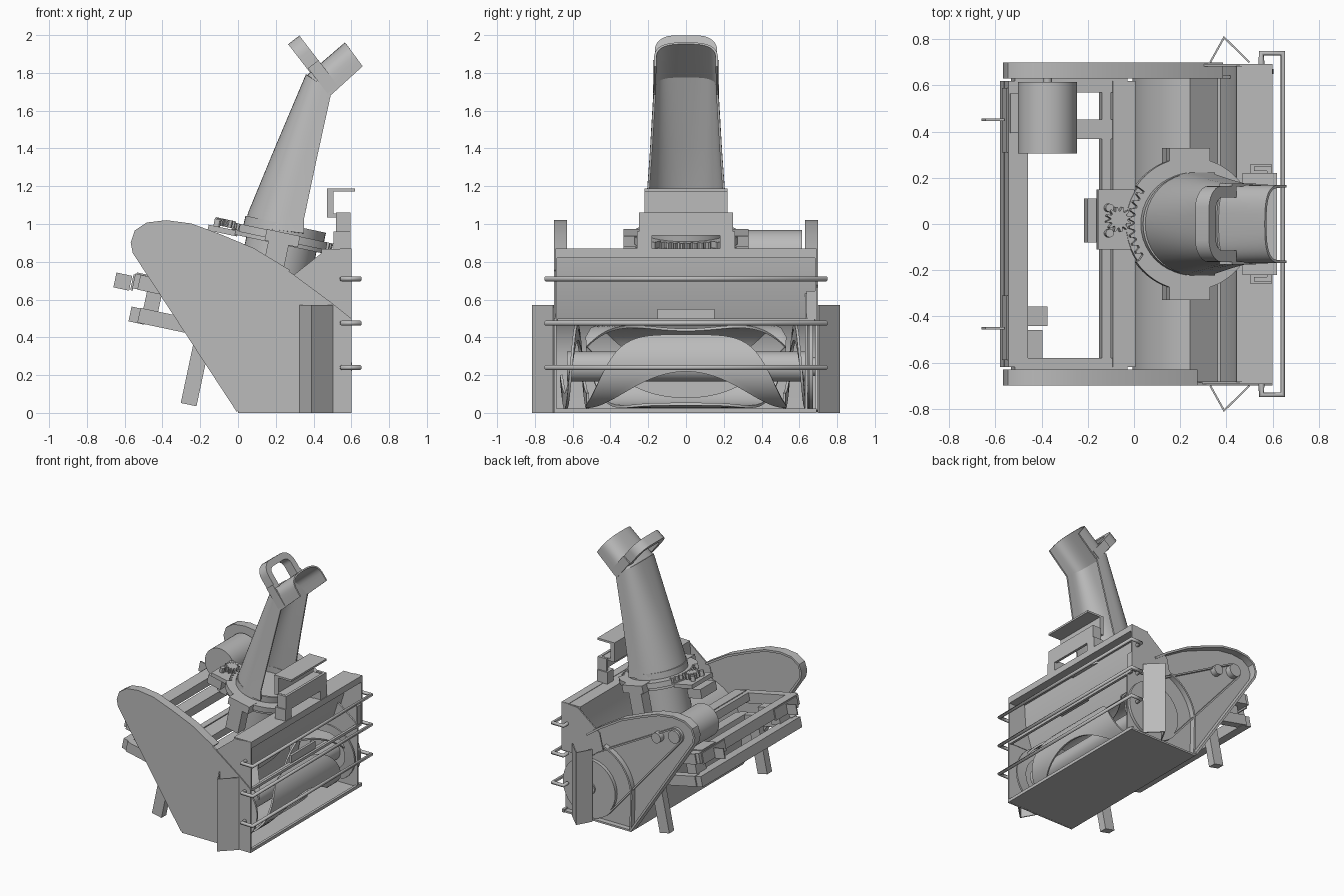
import bpy, bmesh, math
from mathutils import Matrix, Vector
from mathutils.geometry import convex_hull_2d

if "Cube" in bpy.data.objects:
    bpy.data.objects.remove(bpy.data.objects["Cube"])

grey = bpy.data.materials.new("plain grey")
grey.use_nodes = True
grey.diffuse_color = (0.5, 0.5, 0.5, 1)
grey.node_tree.nodes["Principled BSDF"].inputs["Base Color"].default_value = (0.5, 0.5, 0.5, 1)
made = []


def axes(u, v, w):
    return Matrix((u, v, w)).transposed().to_4x4()


SIDE = axes((1, 0, 0), (0, 0, 1), (0, 1, 0))      # profile in x-z, extruded along y
PLAN = Matrix.Identity(4)                         # profile in x-y, extruded along z
TILT = math.radians(12)
RING = Matrix.Translation((0.24, 0, 0.94)) @ Matrix.Rotation(TILT, 4, 'Y')


def finish(name, bm, matrix=PLAN, thick=0):
    bm.transform(matrix)
    bmesh.ops.recalc_face_normals(bm, faces=bm.faces)
    mesh = bpy.data.meshes.new(name)
    bm.to_mesh(mesh)
    bm.free()
    obj = bpy.data.objects.new(name, mesh)
    bpy.context.collection.objects.link(obj)
    mesh.materials.append(grey)
    if thick:
        mod = obj.modifiers.new("sheet", 'SOLIDIFY')
        mod.thickness, mod.offset, mod.use_even_offset = thick, 0, True
    made.append(obj)


def grid(name, rows, thick, closed=False):
    """Sheet lofted through rows of points."""
    bm = bmesh.new()
    vs = [[bm.verts.new(p) for p in row] for row in rows]
    n = len(rows[0])
    for a, b in zip(vs, vs[1:]):
        for i in range(n if closed else n - 1):
            j = (i + 1) % n
            bm.faces.new((a[i], a[j], b[j], b[i]))
    finish(name, bm, PLAN, thick)


def strip(name, pts, lo, hi, matrix, thick, closed=False):
    rows = [[matrix @ Vector((p[0], p[1], h)) for p in pts] for h in (lo, hi)]
    grid(name, rows, thick, closed)


def prism(name, pts, lo, hi, matrix):
    bm = bmesh.new()
    a, b = [[bm.verts.new((p[0], p[1], h)) for p in pts] for h in (lo, hi)]
    bm.faces.new(a)
    bm.faces.new(b)
    for i in range(len(pts)):
        j = (i + 1) % len(pts)
        bm.faces.new((a[i], a[j], b[j], b[i]))
    finish(name, bm, matrix)


def box(name, centre, size, tilt=0.0):
    bm = bmesh.new()
    bmesh.ops.create_cube(bm, size=1, matrix=Matrix.Diagonal((*size, 1)))
    finish(name, bm, Matrix.Translation(centre) @ Matrix.Rotation(tilt, 4, 'Y'))


def arc(x, y, r, start, end, n):
    return [(x + r * math.cos(a), y + r * math.sin(a))
            for a in [math.radians(start + (end - start) * i / n) for i in range(n + 1)]]


def circle(x, y, r, n=40):
    return arc(x, y, r, 0, 360, n)[:-1]


def gear(x, y, r, depth, teeth):
    return [(x + q * math.cos(a), y + q * math.sin(a)) for t in range(teeth)
            for k, q in enumerate((r - depth, r, r, r - depth))
            for a in [math.tau * (t + k / 4) / teeth]]


# Side plates: web sheet with a raised rim on the rear and top edges
rim = [(0, 0.01), (-0.55, 0.85), (-0.56, 0.9), (-0.54, 0.96), (-0.48, 1.0), (-0.38, 1.012),
       (-0.25, 0.995), (-0.1, 0.94), (0.08, 0.865), (0.27, 0.75)]
outline = rim + [(0.5, 0.58), (0.6, 0.5), (0.6, 0), (0, 0)]
for side, y, tail in (("right", -0.7, []), ("left", 0.63, [(0.38, 0.67)])):
    prism(side + "_side_plate", outline, y, y + 0.014, SIDE)
    strip(side + "_side_rim", rim + tail, y, y + 0.07, SIDE, 0.016)

# Auger housing: floor, drum back, valley, bent front panel and beam
drum = arc(0.34, 0.28, 0.34, 180, 107, 16)
shell = [(0.6, 0.007), (0.007, 0.007)] + drum + [(0.36, 0.5), (0.38, 0.5), (0.44, 0.69), (0.45, 0.86), (0.6, 0.86)]
strip("housing_shell", shell, -0.685, 0.685, SIDE, 0.014)
for side, y in (("right", -0.692), ("left", 0.682)):
    prism(side + "_hood_end", [(0.24, 0.58), (0.27, 0.71), (0.46, 0.86), (0.6, 0.87), (0.6, 0.49), (0.4, 0.49)],
          y, y + 0.01, SIDE)
box("front_beam", (0.57, 0, 0.845), (0.06, 1.38, 0.05))
box("intake_lip", (0.59, 0, 0.49), (0.02, 1.36, 0.02))
box("floor_lip", (0.59, 0, 0.012), (0.02, 1.38, 0.024))
box("centre_tab", (0.56, 0, 0.52), (0.02, 0.3, 0.06))
box("corner_tab", (0.59, 0.66, 0.57), (0.015, 0.045, 0.15))

# Auger: shaft, three wide centre paddles and end flights
AX, AZ = 0.37, 0.245
prism("auger_shaft", circle(AX, AZ, 0.08), -0.63, 0.64, SIDE)
for k, turn in enumerate((0, 120, 240)):
    rows = []
    for i in range(41):
        s = i / 20 - 1
        low, high = turn - 7 - 85 * s * s, turn + 51 - 125 * s ** 4
        rows.append([(x, 0.53 * s, z) for x, z in arc(AX, AZ, 0.212, low, high, 8)])
    grid("auger_paddle_%d" % (k + 1), rows, 0.014)
for side, s in (("right", -1), ("left", 1)):
    rows = []
    for i in range(49):
        a = -math.pi / 2 - math.tau * i / 48 * 1.2
        rows.append([(AX + r * math.cos(a), s * (0.52 + 0.14 * i / 48), AZ + r * math.sin(a)) for r in (0.14, 0.225)])
    grid(side + "_auger_flight", rows, 0.014)

# Guard rods across the intake
for i, z in enumerate((0.24, 0.475, 0.71)):
    cu = bpy.data.curves.new("guard_rod_%d" % (i + 1), 'CURVE')
    cu.dimensions, cu.bevel_depth, cu.bevel_resolution, cu.use_fill_caps = '3D', 0.014, 3, True
    path = [(0.552, 0.69), (0.552, 0.74), (0.645, 0.74), (0.645, -0.74), (0.552, -0.74), (0.552, -0.69)]
    sp = cu.splines.new('POLY')
    sp.points.add(len(path) - 1)
    for pt, (x, y) in zip(sp.points, path):
        pt.co = (x, y, z, 1)
    cu.materials.append(grey)
    bpy.context.collection.objects.link(bpy.data.objects.new(cu.name, cu))

# Folded cutter sheets on both sides
for side, s in (("right", -1), ("left", 1)):
    strip(side + "_drift_cutter", [(0.33, 0.7 * s), (0.39, 0.808 * s), (0.5, 0.7 * s)], 0, 0.57, PLAN, 0.008)

# Belt drive in the left side plate, and the motor
prism("large_pulley", circle(AX, AZ, 0.222), 0.645, 0.672, SIDE)
prism("large_pulley_hub", circle(AX, AZ, 0.05, 24), 0.672, 0.685, SIDE)
prism("motor_pulley", circle(-0.375, 0.85, 0.05, 24), 0.645, 0.69, SIDE)
prism("idler_pulley", circle(-0.22, 0.8, 0.04, 24), 0.645, 0.69, SIDE)
loop = circle(AX, AZ, 0.228) + circle(-0.375, 0.85, 0.056)
strip("drive_belt", [loop[i] for i in convex_hull_2d([Vector(p) for p in loop])], 0.65, 0.672, SIDE, 0.012, True)
prism("motor", circle(-0.375, 0.84, 0.128), 0.305, 0.615, SIDE)
prism("motor_shaft", circle(-0.375, 0.84, 0.02, 16), 0.6, 0.65, SIDE)
box("motor_foot", (-0.45, 0.48, 0.71), (0.18, 0.17, 0.03), TILT)

# Rear carrier frame, tilted: upper and lower ladders with legs
for level, x, z in (("upper", -0.51, 0.69), ("lower", -0.53, 0.515)):
    box(level + "_rear_rail", (x, 0, z), (0.085, 1.24, 0.08), TILT)
    for side, y in (("right", -0.61), ("left", 0.6)):
        box("%s_%s_rail" % (level, side), (-0.28, y, z - 0.05), (0.5, 0.06, 0.08), TILT)
box("upper_front_rail", (-0.05, 0, 0.6), (0.1, 1.24, 0.07), TILT)
box("front_angle_rail", (-0.125, 0, 0.62), (0.04, 1.18, 0.06), TILT)
box("lower_front_rail", (-0.06, 0, 0.42), (0.1, 1.24, 0.08), TILT)
box("motor_arm", (-0.2, 0.41, 0.64), (0.25, 0.085, 0.05), TILT)
box("short_arm", (-0.43, -0.4, 0.67), (0.1, 0.085, 0.06), TILT)
for side, s in (("right", -1), ("left", 1)):
    box(side + "_leg", (-0.225, 0.61 * s, 0.215), (0.085, 0.06, 0.35), TILT)
    box(side + "_frame_post", (-0.45, 0.52 * s, 0.6), (0.08, 0.12, 0.14), TILT)
    box(side + "_hitch_pin_plate", (-0.61, 0.452 * s, 0.695), (0.085, 0.01, 0.08), TILT)
    box(side + "_hitch_plate", (-0.555, 0.45 * s, 0.69), (0.014, 0.28, 0.085), TILT)

# Chute turntable: throat, carrier, ring gear, cover segments, pinion
prism("chute_throat", circle(0, 0, 0.19), -0.29, -0.03, RING)
prism("turntable_carrier", circle(0, 0, 0.275, 48), -0.05, -0.022, RING)
prism("ring_gear", gear(0, 0, 0.268, 0.022, 44), -0.022, 0.012, RING)
strip("chute_collar", circle(0, 0, 0.21), 0.01, 0.06, RING, 0.016, True)
for side, s in (("right", -1), ("left", 1)):
    prism(side + "_gear_cover", arc(0, 0, 0.288, 35 * s, 145 * s, 20) + arc(0, 0, 0.2, 145 * s, 35 * s, 20),
          -0.03, 0.012, RING)
    box(side + "_carrier_lug", (0.235, 0.28 * s, 0.925), (0.18, 0.1, 0.06), TILT)
    box(side + "_carrier_strut", (0.2, 0.285 * s, 0.83), (0.11, 0.09, 0.24), TILT)
box("pinion_plate", (-0.08, 0.02, 0.965), (0.16, 0.26, 0.03), TILT)
box("pinion_motor", (-0.15, 0.015, 0.91), (0.12, 0.19, 0.07), TILT)
prism("pinion_gear", gear(-0.315, 0.02, 0.055, 0.018, 12), -0.02, 0.02, RING)
for i, y in enumerate((-0.04, 0.07)):
    prism("pinion_bolt_%d" % (i + 1), circle(-0.355, y, 0.018, 12), -0.03, 0.012, RING)


# Open chute and its deflector, each lofted from U-shaped sections
def channel(name, sections):
    rows = []
    for back, front, half, power in sections:
        prof = [(1, half)]
        for i in range(25):
            a = math.pi * i / 24
            c = math.cos(a)
            prof.append((0.7 * (1 - max(0, math.sin(a)) ** power), half * math.copysign(abs(c) ** power, c)))
        prof.append((1, -half))
        rows.append([(back[0] + (front[0] - back[0]) * s, y, back[1] + (front[1] - back[1]) * s)
                     for s, y in prof])
    grid(name, rows, 0.012)


channel("chute", [((0.04, 0.99), (0.35, 0.95), 0.217, 1), ((0.06, 1.06), (0.35, 1.03), 0.21, 1),
                  ((0.2, 1.4), (0.42, 1.36), 0.186, 0.85), ((0.365, 1.79), (0.495, 1.7), 0.165, 0.6)])
channel("deflector", [((0.365, 1.78), (0.495, 1.685), 0.165, 0.6), ((0.57, 1.957), (0.66, 1.835), 0.163, 0.7)])

# Handle hoop standing on the back of the deflector, with side ears
HOOP = Matrix.Translation((0.41, 0, 1.83)) @ axes((0, 1, 0), (-0.61, 0, 0.79), (0.79, 0, 0.61))
hoop = [(0.14, -0.01)] + arc(0.07, 0.09, 0.07, 0, 90, 6) + arc(-0.07, 0.09, 0.07, 90, 180, 6) + [(-0.14, -0.01)]
strip("deflector_handle", hoop, -0.04, 0.035, HOOP, 0.05)
for side, s in (("right", -1), ("left", 1)):
    strip(side + "_deflector_ear", [(0.169 * s, -0.15), (0.169 * s, 0.02)], -0.035, 0.035, HOOP, 0.012)

# Light bracket in front of the turntable: lip, upright and an open-backed bar with feet
box("bracket_top_lip", (0.545, 0, 1.18), (0.15, 0.44, 0.015))
box("bracket_upright", (0.488, 0, 1.11), (0.035, 0.44, 0.15))
box("bracket_bar", (0.585, 0, 1.0), (0.02, 0.5, 0.12))
box("bracket_shelf", (0.54, 0, 1.045), (0.1, 0.44, 0.02))
for side, s in (("right", -1), ("left", 1)):
    box(side + "_bracket_ear", (0.555, 0.24 * s, 1.0), (0.07, 0.02, 0.12))
    box(side + "_bracket_foot", (0.55, 0.22 * s, 0.91), (0.09, 0.08, 0.1))

# Give the sheets their thickness, then smooth the round parts and keep edges sharp
bpy.ops.object.select_all(action='DESELECT')
for obj in made:
    obj.select_set(True)
bpy.context.view_layer.objects.active = made[0]
bpy.ops.object.convert(target='MESH')
bpy.ops.object.shade_smooth_by_angle(angle=math.radians(30))
